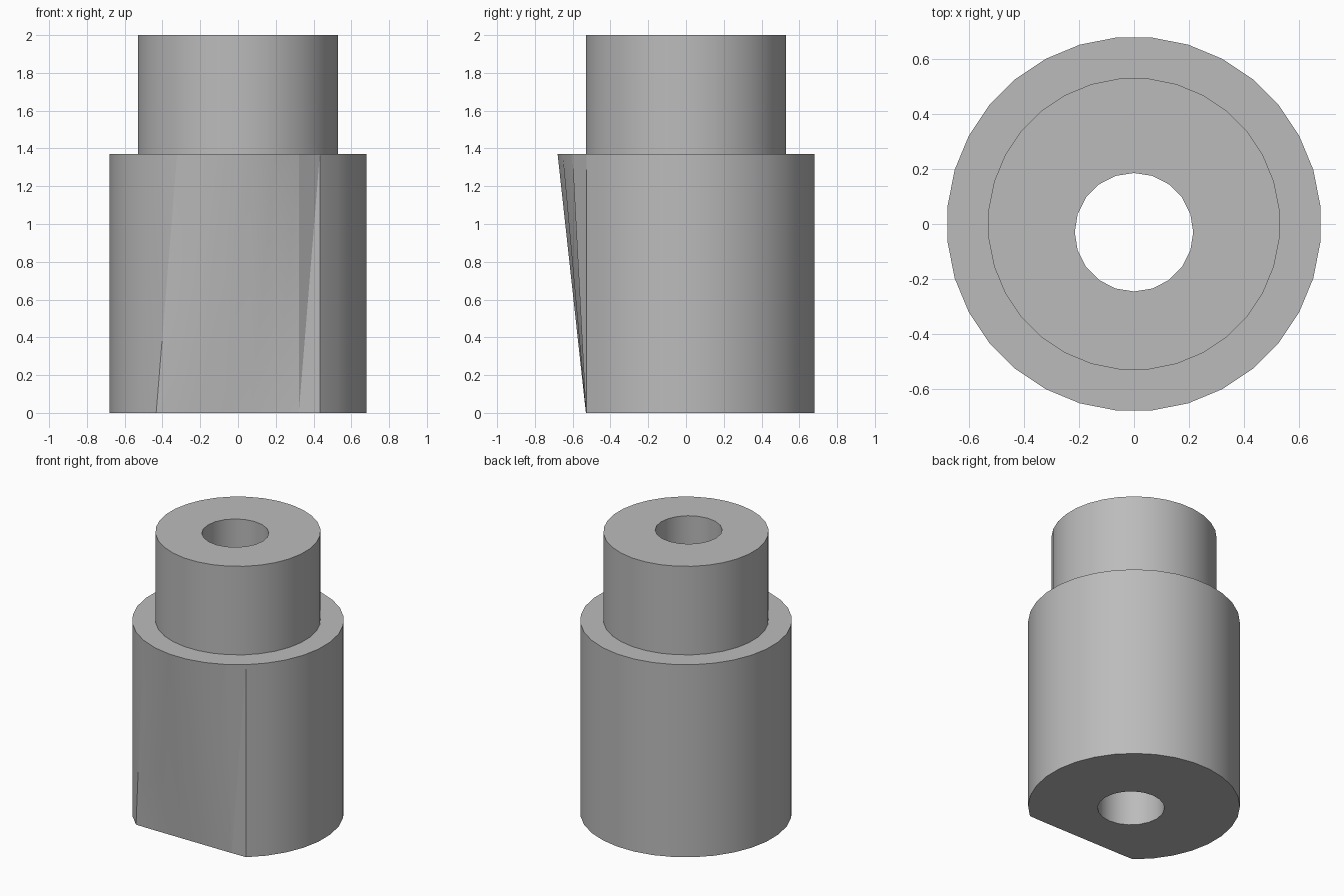
import bpy, bmesh, math

default = bpy.data.objects.get("Cube")
if default:
    bpy.data.objects.remove(default, do_unlink=True)

SIDES = 32
FLAT_Y = -0.53

grey = bpy.data.materials.new("plain grey")
grey.use_nodes = True
colour = (0.5, 0.5, 0.5, 1)
grey.diffuse_color = colour
grey.node_tree.nodes["Principled BSDF"].inputs["Base Color"].default_value = colour


def ring(bm, radius, z, flat=None):
    """A circle of vertices; flat pushes the front arc back to a straight edge."""
    verts = []
    for i in range(SIDES):
        a = 2 * math.pi * (i + 0.5) / SIDES
        x, y = radius * math.cos(a), radius * math.sin(a)
        if flat is not None:
            y = max(y, flat)
        verts.append(bm.verts.new((x, y, z)))
    return verts


# Stepped body: wide base with a sloping front flat, and a narrower neck
bm = bmesh.new()
rings = [ring(bm, 0.683, 0, FLAT_Y), ring(bm, 0.683, 1.37),
         ring(bm, 0.533, 1.37), ring(bm, 0.533, 2)]
for low, high in zip(rings, rings[1:]):
    for i in range(SIDES):
        j = (i + 1) % SIDES
        if low is rings[0] and low[i].co.y <= FLAT_Y + 0.01:
            bm.faces.new((low[i], low[j], high[j]))
            if (low[i].co - high[i].co).xy.length > 0.001:
                bm.faces.new((low[i], high[j], high[i]))
            else:
                bm.faces.new((low[i], high[j], high[i]))
        else:
            bm.faces.new((low[i], low[j], high[j], high[i]))
bm.faces.new(rings[0][::-1])
bm.faces.new(rings[-1])
bmesh.ops.recalc_face_normals(bm, faces=bm.faces)
mesh = bpy.data.meshes.new("stepped_sleeve")
bm.to_mesh(mesh)
bm.free()
mesh.materials.append(grey)
sleeve = bpy.data.objects.new("stepped_sleeve", mesh)
bpy.context.collection.objects.link(sleeve)

# Through hole, set slightly towards the front
bpy.ops.mesh.primitive_cylinder_add(vertices=20, radius=0.216, depth=3,
                                    location=(0, -0.03, 1))
cutter = bpy.context.object
cutter.name = "hole_cutter"
cutter.hide_render = True
cutter.data.materials.append(grey)
cut = sleeve.modifiers.new("hole", 'BOOLEAN')
cut.operation = 'DIFFERENCE'
cut.solver = 'EXACT'
cut.object = cutter

bpy.ops.object.select_all(action='DESELECT')
sleeve.select_set(True)
bpy.context.view_layer.objects.active = sleeve
bpy.ops.object.modifier_apply(modifier=cut.name)
bpy.data.objects.remove(cutter, do_unlink=True)
bpy.ops.object.shade_smooth_by_angle(angle=math.radians(25))
